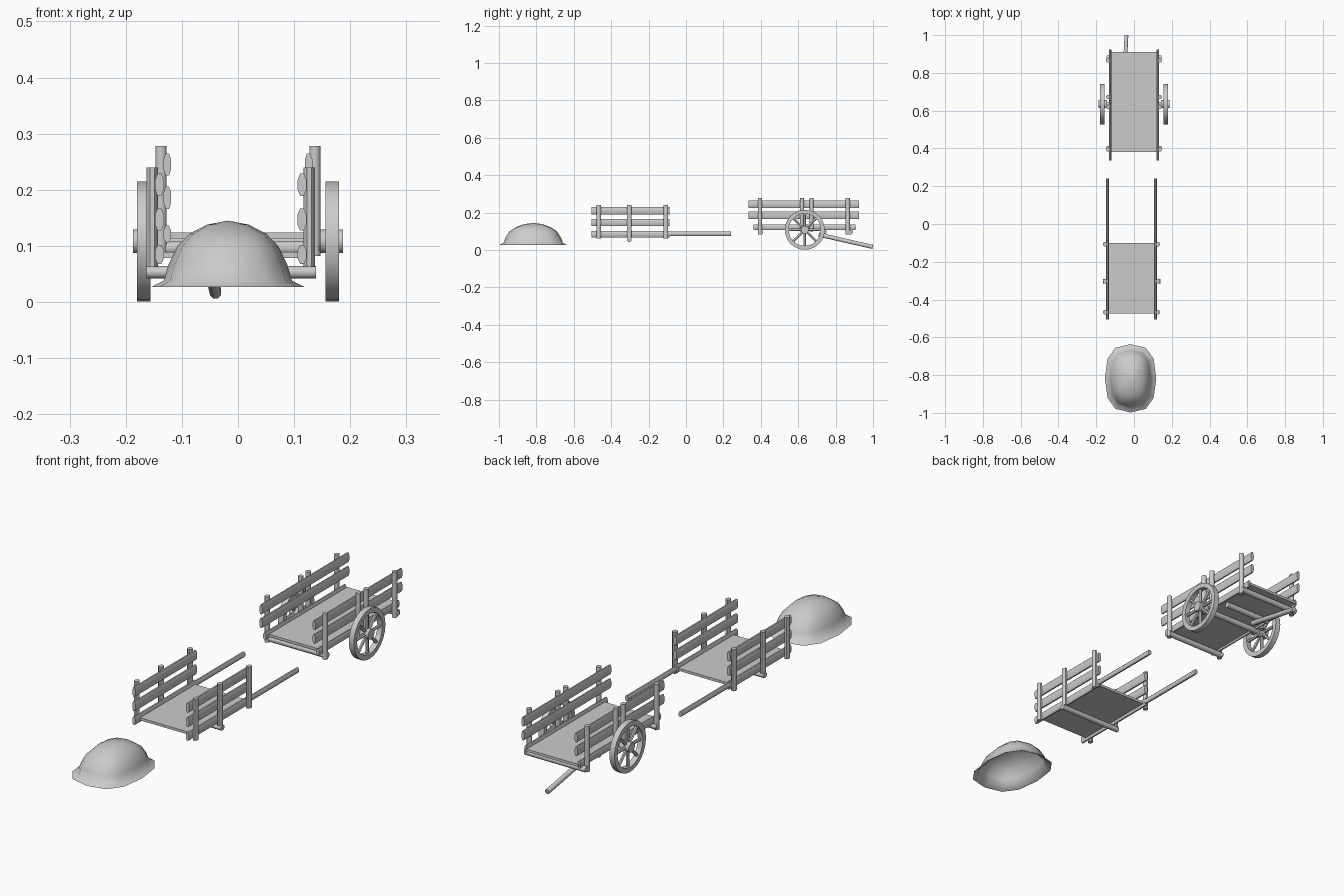
import bpy, bmesh, math
from mathutils import Vector, Matrix

if "Cube" in bpy.data.objects:
    bpy.data.objects.remove(bpy.data.objects["Cube"])


def finish(name, bm, loc=(0, 0, 0), smooth=True):
    bmesh.ops.recalc_face_normals(bm, faces=bm.faces[:])
    me = bpy.data.meshes.new(name)
    bm.to_mesh(me)
    bm.free()
    ob = bpy.data.objects.new(name, me)
    ob.location = loc
    bpy.context.collection.objects.link(ob)
    if smooth:
        bpy.ops.object.select_all(action='DESELECT')
        ob.select_set(True)
        bpy.context.view_layer.objects.active = ob
        bpy.ops.object.shade_smooth_by_angle(angle=math.radians(50))
    return ob


def bar(name, a, b, rx, ry, sides=8):
    """Straight stick from a to b; rx is half-thickness sideways, ry the other way."""
    a, b = Vector(a), Vector(b)
    d = b - a
    z = d.normalized()
    x = Vector((0, 1, 0)) if abs(z.x) > 0.9 else Vector((1, 0, 0))
    y = z.cross(x).normalized()
    x = y.cross(z)
    bm = bmesh.new()
    bmesh.ops.create_cone(bm, cap_ends=True, segments=sides, radius1=1, radius2=1, depth=1)
    bmesh.ops.rotate(bm, verts=bm.verts, matrix=Matrix.Rotation(math.pi / sides, 3, 'Z'))
    k = 1 / math.cos(math.pi / sides)
    for v in bm.verts:
        c = v.co.copy()
        v.co = (a + b) / 2 + x * c.x * rx * k + y * c.y * ry * k + d * c.z
    return finish(name, bm)


def board(name, x0, x1, y0, y1, z0, z1):
    bm = bmesh.new()
    bmesh.ops.create_cube(bm, size=1)
    for v in bm.verts:
        v.co = ((x0 + x1) / 2 + v.co.x * (x1 - x0), (y0 + y1) / 2 + v.co.y * (y1 - y0),
                (z0 + z1) / 2 + v.co.z * (z1 - z0))
    return finish(name, bm, smooth=False)


def wheel(side, y, z):
    # rim: rectangular section swept round the x axis
    x0, x1, n = side * 0.156, side * 0.18, 24
    section = [(x0, 0.107), (x1, 0.107), (x1, 0.086), (x0, 0.086)]
    bm = bmesh.new()
    rings = []
    for i in range(n):
        t = 2 * math.pi * i / n
        rings.append([bm.verts.new((x, r * math.cos(t), r * math.sin(t))) for x, r in section])
    for i in range(n):
        p, q = rings[i], rings[(i + 1) % n]
        for j in range(4):
            k = (j + 1) % 4
            bm.faces.new((p[j], p[k], q[k], q[j]))
    finish("wheel_rim", bm, (0, y, z))
    # hub and eight spokes
    bar("wheel_hub", (side * 0.142, y, z), (side * 0.187, y, z), 0.021, 0.021, 12)
    for i in range(8):
        t = math.pi * i / 4
        c, s = math.cos(t), math.sin(t)
        x = side * 0.168
        bar("wheel_spoke", (x, y + 0.015 * c, z + 0.015 * s),
            (x, y + 0.09 * c, z + 0.09 * s), 0.006, 0.006, 6)


# ---- wheeled cart ----
board("cart_bed", -0.125, 0.125, 0.38, 0.91, 0.113, 0.124)
for s in (-1, 1):
    for name, y0, y1, z, h in (("low", 0.36, 0.905, 0.121, 0.015),
                               ("middle", 0.335, 0.925, 0.186, 0.02),
                               ("top", 0.335, 0.925, 0.245, 0.02)):
        bar("cart_%s_rail" % name, (s * 0.126, y0, z), (s * 0.126, y1, z), 0.007, h)
    for y, z0 in ((0.395, 0.082), (0.62, 0.1), (0.672, 0.1), (0.865, 0.082)):
        bar("cart_post", (s * 0.137, y, z0), (s * 0.137, y, 0.278), 0.01, 0.011)
    wheel(s, 0.635, 0.108)
bar("cart_axle", (-0.15, 0.635, 0.108), (0.15, 0.635, 0.108), 0.012, 0.012)
for y in (0.4, 0.88):
    bar("cart_cross_beam", (-0.145, y, 0.096), (0.145, y, 0.096), 0.012, 0.012)
bar("cart_inner_beam", (-0.11, 0.74, 0.098), (0.11, 0.74, 0.098), 0.012, 0.012)
bar("cart_prop_pole", (-0.055, 0.71, 0.082), (-0.04, 0.998, 0.017), 0.01, 0.011)

# ---- hand cart without wheels ----
cx = -0.013
board("barrow_bed", cx - 0.127, cx + 0.127, -0.475, -0.1, 0.078, 0.089)
for s in (-1, 1):
    x = cx + s * 0.127
    for name, z in (("low", 0.085), ("middle", 0.147), ("top", 0.209)):
        bar("barrow_%s_rail" % name, (x, -0.505, z), (x, -0.088, z), 0.008,
            0.017 if name == "low" else 0.02)
    bar("barrow_handle", (x, -0.12, 0.087), (x, 0.24, 0.087), 0.008, 0.011)
    for y in (-0.467, -0.303, -0.107):
        bar("barrow_post", (cx + s * 0.14, y, 0.062), (cx + s * 0.14, y, 0.24), 0.01, 0.012)
bar("barrow_cross_beam", (cx - 0.15, -0.303, 0.053), (cx + 0.152, -0.303, 0.053), 0.012, 0.011)

# ---- mound: open shell of shrinking rounded rings ----
bm = bmesh.new()
n = 12
profile = [(1.0, 1.0, 0.027), (0.84, 0.88, 0.038), (0.78, 0.82, 0.066),
           (0.66, 0.70, 0.1), (0.50, 0.52, 0.122), (0.27, 0.27, 0.138)]
rings = []
for fx, fy, z in profile:
    ring = []
    for i in range(n):
        t = 2 * math.pi * i / n
        c, s = math.cos(t), math.sin(t)
        px = math.copysign(abs(c) ** 0.75, c) * 0.136 * fx
        py = math.copysign(abs(s) ** 0.8, s) * 0.181 * fy
        ring.append(bm.verts.new((px, py, z)))
    rings.append(ring)
for p, q in zip(rings, rings[1:]):
    for i in range(n):
        j = (i + 1) % n
        bm.faces.new((p[i], p[j], q[j], q[i]))
tip = bm.verts.new((0, 0, 0.145))
for i in range(n):
    bm.faces.new((rings[-1][i], rings[-1][(i + 1) % n], tip))
finish("mound", bm, (-0.018, -0.817, 0))
